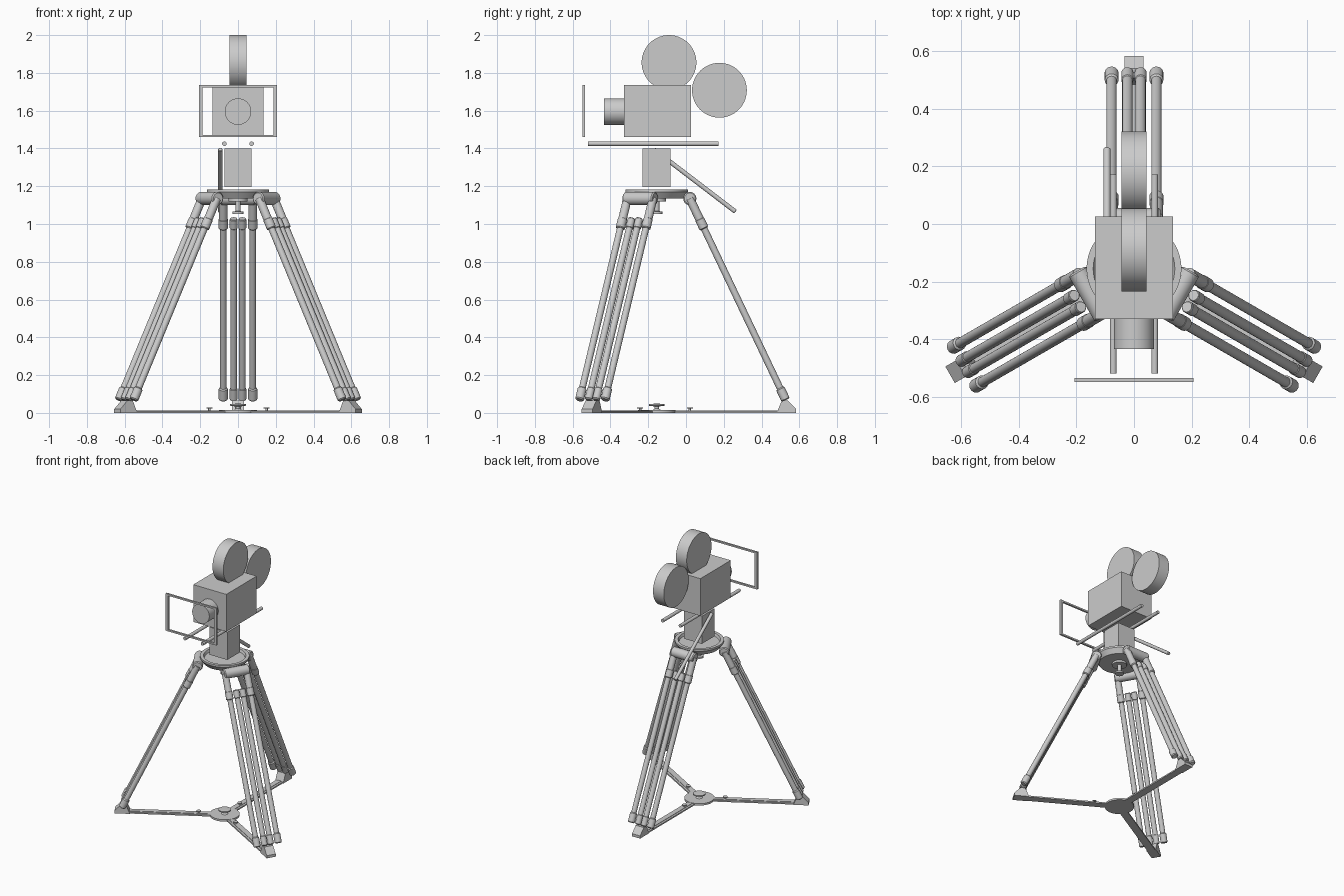
import bpy, bmesh, math
from mathutils import Vector, Matrix

cube = bpy.data.objects.get("Cube")
if cube:
    bpy.data.objects.remove(cube, do_unlink=True)

CY = -0.155  # tripod axis
made = []


def finish(name, bm, smooth=True):
    bmesh.ops.recalc_face_normals(bm, faces=bm.faces[:])
    mesh = bpy.data.meshes.new(name)
    bm.to_mesh(mesh)
    bm.free()
    obj = bpy.data.objects.new(name, mesh)
    bpy.context.collection.objects.link(obj)
    if smooth:
        made.append(obj)
    return obj


def box(name, center, size, turn=0):
    bm = bmesh.new()
    bmesh.ops.create_cube(bm, size=1)
    bm.transform(Matrix.Translation(center) @ Matrix.Rotation(turn, 4, "Z")
                 @ Matrix.Diagonal((*size, 1)))
    return finish(name, bm, False)


def lathe(name, profile, origin=(0, 0, 0), axis=(0, 0, 1), steps=24):
    """Spin (radius, height) points about an axis through origin."""
    bm = bmesh.new()
    verts = [bm.verts.new((r, 0, h)) for r, h in profile]
    edges = [bm.edges.new(pair) for pair in zip(verts, verts[1:])]
    bmesh.ops.spin(bm, geom=verts + edges, cent=(0, 0, 0), axis=(0, 0, 1),
                   angle=math.tau, steps=steps, use_merge=False)
    bmesh.ops.remove_doubles(bm, verts=bm.verts[:], dist=1e-5)
    turn = Vector((0, 0, 1)).rotation_difference(Vector(axis)).to_matrix().to_4x4()
    bm.transform(Matrix.Translation(origin) @ turn)
    return finish(name, bm)


def rod(name, start, end, radius, chamfer=0.0, steps=20):
    start, end = Vector(start), Vector(end)
    length = (end - start).length
    profile = [(0, 0), (radius, 0), (radius, length), (0, length)]
    if chamfer:
        profile = [(0, 0), (radius - chamfer, 0), (radius, chamfer),
                   (radius, length - chamfer), (radius - chamfer, length), (0, length)]
    return lathe(name, profile, start, end - start, steps)


def prism(name, outline, width, matrix):
    """Extrude an (x, z) outline across the given width."""
    bm = bmesh.new()
    face = bm.faces.new([bm.verts.new((x, -width / 2, z)) for x, z in outline])
    new = bmesh.ops.extrude_face_region(bm, geom=[face])["geom"]
    bmesh.ops.translate(bm, vec=(0, width, 0),
                        verts=[v for v in new if isinstance(v, bmesh.types.BMVert)])
    bm.transform(matrix)
    return finish(name, bm, False)


# Camera body, lens and film magazines
box("camera_body", (0, -0.152, 1.598), (0.27, 0.355, 0.275))
rod("lens", (0, -0.435, 1.595), (0, -0.32, 1.595), 0.07, steps=40)
for name, y, z in (("top_magazine", -0.09, 1.855), ("rear_magazine", 0.177, 1.708)):
    rod(name, (-0.044, y, z), (0.044, y, z), 0.145, steps=56)

# Matte frame in front of the lens
for side, label in ((-1, "right"), (1, "left")):
    box(f"frame_post_{label}", (side * 0.197, -0.542, 1.598), (0.02, 0.014, 0.275))
    rod(f"support_rod_{label}", (side * 0.072, -0.52, 1.425),
        (side * 0.072, 0.172, 1.425), 0.012)
for z, label in ((1.466, "bottom"), (1.729, "top")):
    box(f"frame_bar_{label}", (0, -0.542, z), (0.39, 0.014, 0.012))

# Head and pan handle
box("tripod_head", (0, CY, 1.298), (0.145, 0.148, 0.204))
rod("pan_handle", (-0.094, -0.17, 1.395), (-0.094, 0.262, 1.065), 0.012, 0.003)

# Bowl with a raised rim, and the clamp knob under it
lathe("bowl", [(0, 1.165), (0.135, 1.165), (0.142, 1.183), (0.165, 1.183),
               (0.165, 1.17), (0.14, 1.135), (0.05, 1.135), (0.05, 1.12), (0, 1.12)],
      (0, CY, 0), steps=48)
lathe("clamp_knob", [(0, 1.125), (0.014, 1.125), (0.014, 1.068), (0.03, 1.065),
                     (0.03, 1.052), (0, 1.052)], (0, CY, 0))

# Ground spreader hub and its knob
rod("spreader_hub", (0, CY, 0), (0, CY, 0.014), 0.1, steps=40)
lathe("spreader_knob", [(0, 0.01), (0.025, 0.012), (0.012, 0.022), (0.012, 0.034),
                        (0.042, 0.038), (0.042, 0.046), (0, 0.05)], (0, CY, 0))

# Three legs
for label, degrees in (("rear", 90), ("front_right", 210), ("front_left", 330)):
    angle = math.radians(degrees)
    place = Matrix.Translation((0, CY, 0)) @ Matrix.Rotation(angle, 4, "Z")

    def along(t, side):
        """Point on a leg tube: t = 0 at the hinge, 1 at the foot."""
        return place @ Vector((0.175, side, 1.135)).lerp(Vector((0.683, side, 0.068)), t)

    rod(f"{label}_hinge", place @ Vector((0.175, -0.092, 1.135)),
        place @ Vector((0.175, 0.092, 1.135)), 0.035, 0.006, 28)
    for i, side in enumerate((-0.078, -0.023, 0.023, 0.078)):
        name = f"{label}_tube_{i + 1}"
        outer = abs(side) > 0.05
        rod(name, along(0.1, side), along(0.99, side), 0.018)
        rod(name + "_end", along(0.94, side), along(1, side),
            0.024 if outer else 0.021, 0.006)
        rod(name + "_collar", along(0.1, side), along(0.15, side),
            0.025 if outer else 0.021, 0.005)
        if outer:
            rod(name + "_arm", along(0, side), along(0.11, side), 0.023)

    # Foot, spreader arm and arm knob
    prism(f"{label}_foot", [(0.635, 0), (0.738, 0), (0.738, 0.02), (0.695, 0.065),
                            (0.662, 0.065)], 0.066, place)
    box(f"{label}_spreader_arm", place @ Vector((0.36, 0, 0.005)), (0.6, 0.056, 0.01), angle)
    box(f"{label}_spreader_slide", place @ Vector((0.36, 0, 0.007)), (0.56, 0.026, 0.012), angle)
    lathe(f"{label}_arm_knob", [(0, 0.008), (0.006, 0.008), (0.006, 0.022),
                                (0.016, 0.023), (0.016, 0.028), (0, 0.028)],
          place @ Vector((0.175, 0, 0)), steps=16)

# Smooth the round parts and keep their edges crisp
bpy.ops.object.select_all(action="DESELECT")
for obj in made:
    obj.select_set(True)
bpy.context.view_layer.objects.active = made[0]
bpy.ops.object.shade_smooth_by_angle(angle=math.radians(35))
